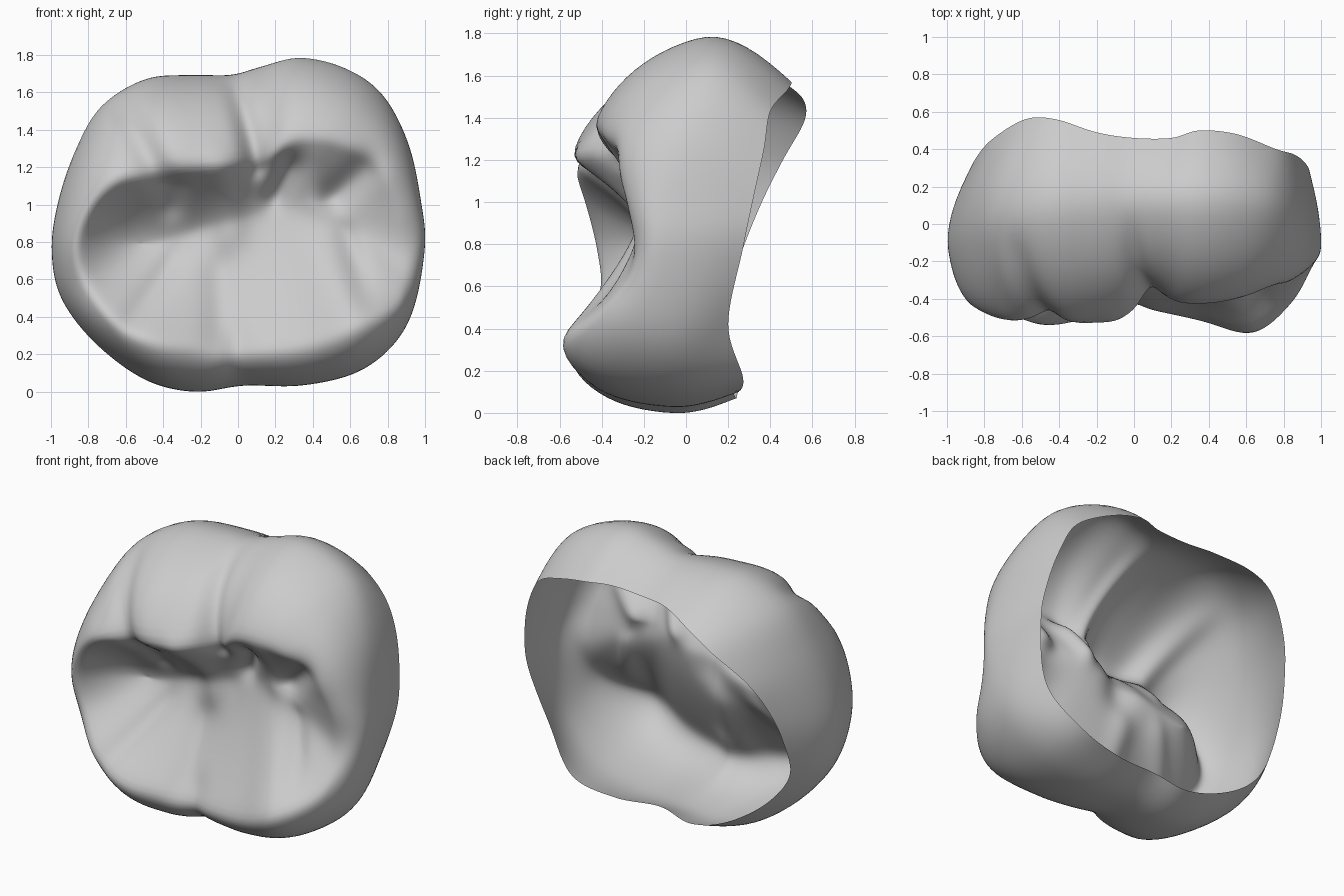
import bpy, bmesh, math
from mathutils import Vector

if "Cube" in bpy.data.objects:
    bpy.data.objects.remove(bpy.data.objects["Cube"])

# Rings of the crown, counter-clockwise in front view from the right side: x, y, z
SILHOUETTE = [
    (1.0, -.12, .75), (.98, -.1, 1.02), (.91, 0, 1.34), (.77, .08, 1.60), (.57, .1, 1.74),
    (.33, .1, 1.795), (.12, .1, 1.745), (-.04, .1, 1.70), (-.25, .08, 1.70), (-.5, .06, 1.68),
    (-.74, .02, 1.53), (-.88, -.03, 1.28), (-.97, -.08, 1.0), (-1.0, -.1, .75), (-.95, -.1, .5),
    (-.77, -.08, .26), (-.5, -.06, .06), (-.23, -.05, -.005), (.03, -.03, .03), (.35, -.06, .03),
    (.68, -.08, .12), (.91, -.1, .36)]
MARGIN = [
    (.93, .27, .78), (.92, .32, 1.02), (.86, .37, 1.25), (.76, .40, 1.43), (.55, .48, 1.53),
    (.35, .50, 1.57), (.2, .46, 1.57), (0, .46, 1.56), (-.2, .49, 1.55), (-.42, .56, 1.48),
    (-.58, .56, 1.38), (-.75, .46, 1.2), (-.84, .36, 1.0), (-.88, .27, .78), (-.86, .18, .53),
    (-.71, .2, .32), (-.46, .24, .15), (-.2, .24, .07), (.03, .22, .11), (.33, .25, .10),
    (.62, .27, .17), (.83, .2, .42)]
CREST = [
    (.87, -.25, .72), (.85, -.28, .98), (.75, -.35, 1.2), (.56, -.41, 1.33), (.38, -.44, 1.36),
    (.25, -.44, 1.33), (.13, -.40, 1.25), (0, -.47, 1.24), (-.15, -.53, 1.22), (-.32, -.56, 1.2),
    (-.5, -.53, 1.17), (-.66, -.54, 1.12), (-.79, -.50, .98), (-.86, -.44, .78), (-.81, -.42, .58),
    (-.66, -.52, .38), (-.45, -.56, .27), (-.2, -.51, .24), (.03, -.47, .22), (.35, -.53, .25),
    (.64, -.60, .36), (.86, -.4, .49)]

# Grooves (positive depth) and ridges (negative): x1, z1, x2, z2, depth, width
FOLDS = [
    (-.02, 1.66, .1, 1.2, .07, .05), (-.62, 1.52, -.42, 1.15, .06, .07),
    (-.01, .08, 0, .3, .04, .05), (-.1, .3, -.1, .65, .04, .08),
    (-.34, 1.1, -.36, 1.0, .05, .07), (.2, 1.04, .28, 1.2, .07, .06),
    (.52, 1.05, .68, 1.2, .06, .08), (-.08, 1.15, -.04, .86, -.06, .1),
    (.42, 1.25, .4, 1.0, -.02, .07), (.58, .85, .68, .5, .04, .05),
    (-.58, .36, -.35, .7, .03, .06), (-.6, .9, -.66, .9, .03, .15)]

SUB = 9


def smooth_loop(points):
    """Closed Catmull-Rom curve through the points."""
    p = [Vector(v) for v in points]
    n, out = len(p), []
    for i in range(n):
        a, b, c, d = (p[(i + k) % n] for k in (-1, 0, 1, 2))
        for j in range(SUB):
            t = j / SUB
            out.append(.5 * (2 * b + (c - a) * t + (2 * a - 5 * b + 4 * c - d) * t * t
                             + (3 * b - a - 3 * c + d) * t ** 3))
    return out


def bezier(a, q, b, t):
    return a * (1 - t) ** 2 + q * 2 * t * (1 - t) + b * t * t


def clamp(v):
    return max(0, min(1, v))


def fold_depth(x, z):
    total = 0
    for x1, z1, x2, z2, depth, width in FOLDS:
        dx, dz = x2 - x1, z2 - z1
        t = clamp(((x - x1) * dx + (z - z1) * dz) / (dx * dx + dz * dz))
        d2 = (x - x1 - t * dx) ** 2 + (z - z1 - t * dz) ** 2
        total += depth * math.exp(-d2 / (width * width))
    return total


def column(i, m, s, c):
    """One strip from the open back margin, over the crest, to the central groove."""
    pts = []
    q = Vector((s.x, s.y + .45 * (m.y - s.y), s.z))
    pts += [bezier(m, q, s, k / 8) for k in range(8)]
    fullness = .8 - .25 * max(clamp((s.z - 1.2) / .4), clamp((-.4 - s.x) / .4))
    q = ((s + c) / 2).lerp(Vector((s.x, c.y, s.z)), fullness)
    pts += [bezier(s, q, c, k / 14) for k in range(14)]
    # The groove runs left to right; upper and lower strips meet on it in pairs
    fx = -.02 + .48 * math.cos(math.pi * (i - SUB) / (11 * SUB))
    f = Vector((fx, -.16 - .06 * fx - .2 * fx * fx, .9 + .24 * fx))
    for k in range(19):
        r = 1 - k / 18
        p = f.lerp(c, r)
        p.y = f.y + (c.y - f.y) * r ** 1.4
        pts.append(p)
    for p in pts:
        p.y += fold_depth(p.x, p.z) * clamp((.1 - p.y) / .25)
    return pts


# Crown shell, open at the back
bm = bmesh.new()
rings = [smooth_loop(r) for r in (MARGIN, SILHOUETTE, CREST)]
cols = [[bm.verts.new(p) for p in column(i, *trio)] for i, trio in enumerate(zip(*rings))]
for a, b in zip(cols, cols[1:] + cols[:1]):
    for i in range(len(a) - 1):
        bm.faces.new((a[i], a[i + 1], b[i + 1], b[i]))
bmesh.ops.remove_doubles(bm, verts=bm.verts, dist=.0005)
inner = [v for v in bm.verts if not v.is_boundary]
for _ in range(6):
    bmesh.ops.smooth_vert(bm, verts=inner, factor=.5, use_axis_x=True, use_axis_y=True, use_axis_z=True)
bmesh.ops.recalc_face_normals(bm, faces=bm.faces)
front = min(bm.faces, key=lambda f: f.calc_center_median().y)
if front.normal.y > 0:
    bmesh.ops.reverse_faces(bm, faces=bm.faces)
mesh = bpy.data.meshes.new("molar_crown")
bm.to_mesh(mesh)
bm.free()
for poly in mesh.polygons:
    poly.use_smooth = True
crown = bpy.data.objects.new("molar_crown", mesh)
bpy.context.collection.objects.link(crown)
